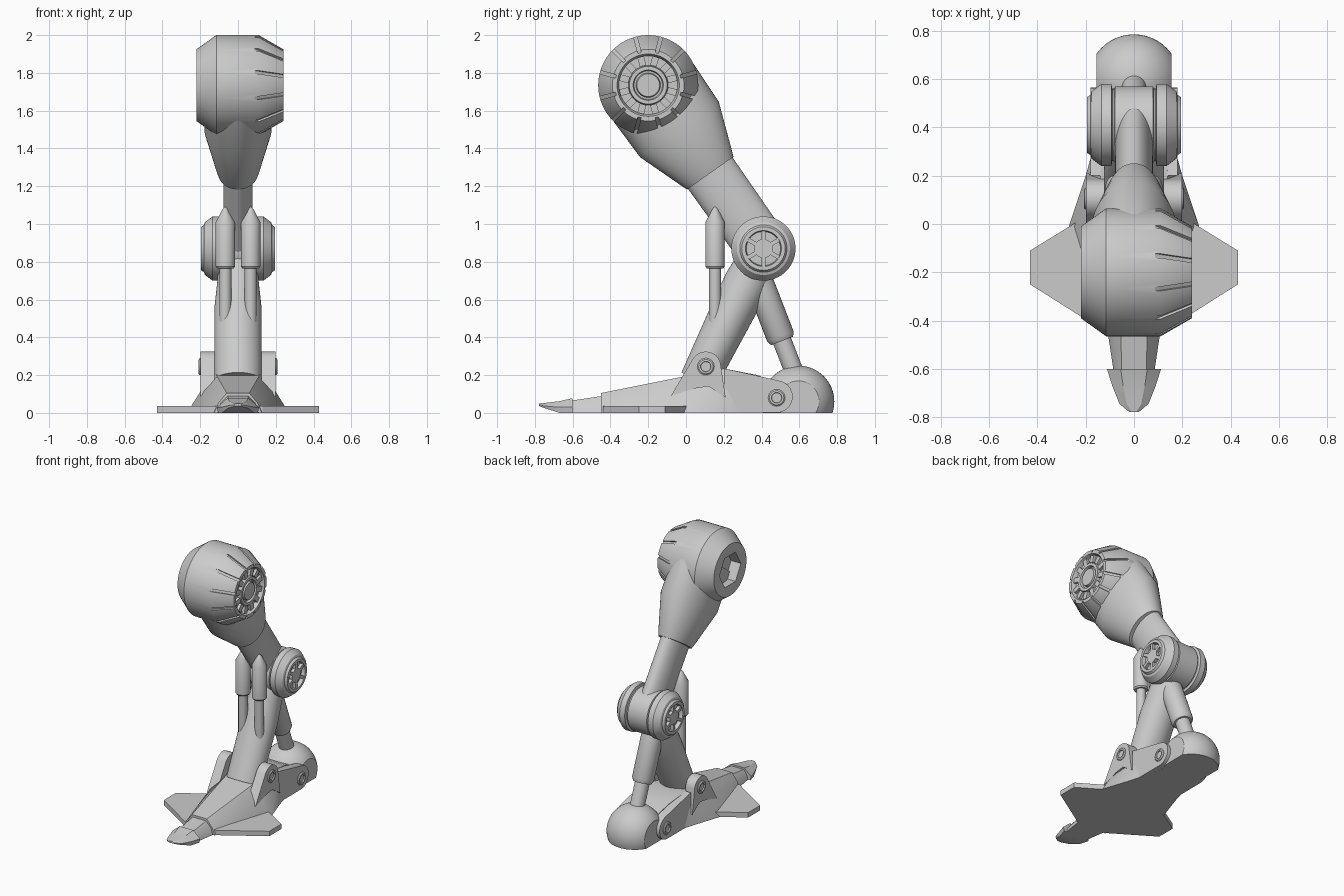
import bpy
import bmesh
from math import sin, cos, pi
from mathutils import Vector, Matrix

default = bpy.data.objects.get("Cube")
if default:
    bpy.data.objects.remove(default)

GREY = (0.6, 0.6, 0.6, 1)
metal = bpy.data.materials.new("grey_metal")
metal.use_nodes = True
metal.diffuse_color = GREY
metal.node_tree.nodes["Principled BSDF"].inputs["Base Color"].default_value = GREY

X = Vector((1, 0, 0))
HIP = Vector((0, -0.2, 1.735))
KNEE = Vector((0, 0.41, 0.87))
ANKLE = Vector((0, 0.105, 0.25))
HEEL = Vector((0, 0.595, 0.06))
SIDES = (("left", 1), ("right", -1))


def shade(obj):
    bpy.ops.object.select_all(action="DESELECT")
    obj.select_set(True)
    bpy.context.view_layer.objects.active = obj
    bpy.ops.object.shade_smooth_by_angle(angle=pi / 6)


def finish(name, bm):
    bmesh.ops.recalc_face_normals(bm, faces=bm.faces)
    mesh = bpy.data.meshes.new(name)
    bm.to_mesh(mesh)
    bm.free()
    mesh.materials.append(metal)
    obj = bpy.data.objects.new(name, mesh)
    bpy.context.collection.objects.link(obj)
    shade(obj)
    return obj


def loft(name, rings):
    """Skin a row of point rings and cap both ends."""
    bm = bmesh.new()
    loops = [[bm.verts.new(p) for p in ring] for ring in rings]
    count = len(loops[0])
    for a, b in zip(loops, loops[1:]):
        for i in range(count):
            j = (i + 1) % count
            bm.faces.new((a[i], a[j], b[j], b[i]))
    bm.faces.new(loops[0][::-1])
    bm.faces.new(loops[-1])
    return finish(name, bm)


def tube(name, start, direction, sections, count=48):
    """Round or oval body; each section is distance, radius, other radius."""
    d = Vector(direction).normalized()
    u = X if abs(d.x) < 0.9 else Vector((0, 1, 0))
    v = d.cross(u).normalized()
    rings = []
    for dist, ru, *rest in sections:
        rv = rest[0] if rest else ru
        centre = Vector(start) + d * dist
        rings.append([centre + u * ru * cos(2 * pi * i / count) + v * rv * sin(2 * pi * i / count)
                      for i in range(count)])
    return loft(name, rings)


def plate(name, outline, x0, x1):
    return loft(name, [[(x, y, z) for y, z in outline] for x in (x0, x1)])


def hull(name, stations):
    """Six-sided body along y; station is y, half widths and heights."""
    rings = []
    for y, base, mid, mid_z, top, top_z, base_z in stations:
        rings.append([(-base, y, base_z), (base, y, base_z), (mid, y, mid_z),
                      (top, y, top_z), (-top, y, top_z), (-mid, y, mid_z)])
    return loft(name, rings)


def radial_boxes(name, centre, count, radius, size, tilt=0, phase=0):
    """Ring of boxes around the x axis; size is x, tangential, radial."""
    bm = bmesh.new()
    for i in range(count):
        matrix = (Matrix.Translation(centre) @ Matrix.Rotation(2 * pi * (i + phase) / count, 4, "X")
                  @ Matrix.Translation((0, 0, radius)) @ Matrix.Rotation(tilt, 4, "Y")
                  @ Matrix.Diagonal((*size, 1)))
        bmesh.ops.create_cube(bm, size=1, matrix=matrix)
    return finish(name, bm)


def cut(obj, cutter):
    cutter.hide_render = True
    mod = obj.modifiers.new("cut", "BOOLEAN")
    mod.operation = "DIFFERENCE"
    mod.solver = "EXACT"
    mod.object = cutter
    bpy.ops.object.select_all(action="DESELECT")
    bpy.context.view_layer.objects.active = obj
    obj.select_set(True)
    bpy.ops.object.modifier_apply(modifier=mod.name)
    bpy.data.objects.remove(cutter)
    shade(obj)


# Hip drum with a vented cone on one side and a hexagonal socket on the other
hip = tube("hip_drum", HIP, X, [
    (-0.22, 0.19), (-0.115, 0.265), (0.11, 0.265), (0.24, 0.19), (0.24, 0.165), (0.21, 0.155),
    (0.21, 0.105), (0.235, 0.1), (0.235, 0.08), (0.215, 0.075), (0.215, 0.065),
    (0.235, 0.06), (0.235, 0.01)], 72)
cut(hip, radial_boxes("vent_cutter", HIP + X * 0.178, 12, 0.235, (0.2, 0.018, 0.04), pi / 6, 0.5))
cut(hip, tube("socket_cutter", HIP - X * 0.3, X, [(0, 0.125), (0.16, 0.125)], 6))
radial_boxes("hip_teeth", HIP + X * 0.218, 12, 0.13, (0.024, 0.035, 0.05), 0, 0.5)

# Thigh: flared shroud over a slim oval limb
thigh_dir = KNEE - HIP
tube("thigh_shroud", HIP, thigh_dir, [
    (0, 0.17, 0.262), (0.286, 0.178, 0.255), (0.54, 0.115, 0.162), (0.57, 0.105, 0.15)], 64)
tube("thigh_limb", HIP, thigh_dir, [(0.5, 0.078, 0.145), (1, 0.078, 0.14)])

# Knee: core drum between two flanged discs with spoked hubs
half = [(0.078, 0.16), (0.082, 0.15), (0.09, 0.15), (0.094, 0.17), (0.135, 0.17), (0.175, 0.14),
        (0.18, 0.125), (0.195, 0.115), (0.195, 0.095), (0.168, 0.09), (0.168, 0.01)]
tube("knee_joint", KNEE, X, [(-x, r) for x, r in half[::-1]] + half, 64)
for side, s in SIDES:
    hub = KNEE + X * s * 0.178
    tube(side + "_knee_hub", hub - X * 0.012, X, [(0, 0.05), (0.024, 0.05)], 24)
    radial_boxes(side + "_knee_spokes", hub, 6, 0.068, (0.026, 0.022, 0.055))

# Shin
tube("shin", KNEE, ANKLE - KNEE, [
    (0, 0.1, 0.1), (0.2, 0.11, 0.12), (0.35, 0.125, 0.117), (0.78, 0.125, 0.1)])

# Paired front pistons
for side, s in SIDES:
    base = (s * 0.067, 0.154, 0.45)
    tube(side + "_front_piston_rod", base, (0, 0, 1), [(0, 0.032), (0.35, 0.032)], 24)
    tube(side + "_front_piston_barrel", base, (0, 0, 1), [
        (0.315, 0.044), (0.325, 0.051), (0.56, 0.051), (0.63, 0.014), (0.64, 0.004)], 32)

# Single rear piston
rear_top, rear_dir = (0, 0.37, 0.74), (0, 0.36, -0.93)
tube("rear_piston_barrel", rear_top, rear_dir, [(0, 0.075), (0.36, 0.075), (0.385, 0.062)], 32)
tube("rear_piston_rod", rear_top, rear_dir, [(0.3, 0.05), (0.6, 0.05)], 32)

# Heel ball trimmed flat at the sides and the ground
bm = bmesh.new()
bmesh.ops.create_uvsphere(bm, u_segments=48, v_segments=32, radius=0.19,
                          matrix=Matrix.Translation(HEEL))
for point, normal in (((0.155, 0, 0), X), ((-0.155, 0, 0), -X), ((0, 0, 0), Vector((0, 0, -1)))):
    geom = bm.verts[:] + bm.edges[:] + bm.faces[:]
    bmesh.ops.bisect_plane(bm, geom=geom, plane_co=point, plane_no=normal, clear_outer=True)
    rim = [e for e in bm.edges if e.is_boundary]
    bmesh.ops.holes_fill(bm, edges=rim, sides=0)
finish("heel", bm)

# Foot hull, toe and claw
hull("foot_hull", [
    (-0.45, 0.125, 0.105, 0.05, 0.06, 0.105, 0), (-0.01, 0.27, 0.195, 0.12, 0.11, 0.193, 0),
    (0.2, 0.2, 0.185, 0.12, 0.14, 0.235, 0), (0.38, 0.15, 0.14, 0.12, 0.12, 0.2, 0),
    (0.5, 0.13, 0.12, 0.1, 0.1, 0.15, 0)])
hull("toe", [(-0.64, 0.08, 0.07, 0.03, 0.05, 0.06, 0), (-0.44, 0.11, 0.095, 0.05, 0.055, 0.09, 0)])
hull("toe_claw", [
    (-0.778, 0.015, 0.02, 0.043, 0.01, 0.05, 0.036), (-0.745, 0.055, 0.06, 0.036, 0.03, 0.053, 0.024),
    (-0.67, 0.085, 0.09, 0.03, 0.045, 0.062, 0), (-0.6, 0.105, 0.112, 0.03, 0.055, 0.078, 0)])

# Flat side fins, ankle brackets, heel arms and their pins
fin = [(0, -0.44), (0.13, -0.44), (0.43, -0.25), (0.43, -0.11), (0.17, 0.05), (0, 0.05)]
bracket = [(0.105 + 0.08 * cos(a * pi / 12), 0.245 + 0.08 * sin(a * pi / 12)) for a in range(0, 11)]
bracket += [(-0.08, 0.09), (0.05, 0.13), (0.12, 0.14), (0.21, 0.08)]
arm = [(0.2, 0), (0.2, 0.235), (0.34, 0.205)]
arm += [(0.48 + 0.085 * cos(a * pi / 12), 0.086 + 0.085 * sin(a * pi / 12)) for a in range(5, -7, -1)]
for side, s in SIDES:
    loft(side + "_foot_fin", [[(s * x, y, z) for x, y in fin] for z in (0, 0.036)])
    plate(side + "_ankle_bracket", bracket, s * 0.125, s * 0.198)
    plate(side + "_heel_arm", arm, s * 0.12, s * 0.18)
    for part, x, y, z in (("ankle", 0.19, 0.105, 0.245), ("heel", 0.172, 0.48, 0.08)):
        tube(side + "_" + part + "_pin", (s * x, y, z), X * s, [
            (0, 0.045), (0.012, 0.045), (0.018, 0.038), (0.018, 0.028),
            (0.01, 0.026), (0.01, 0.002)], 24)
